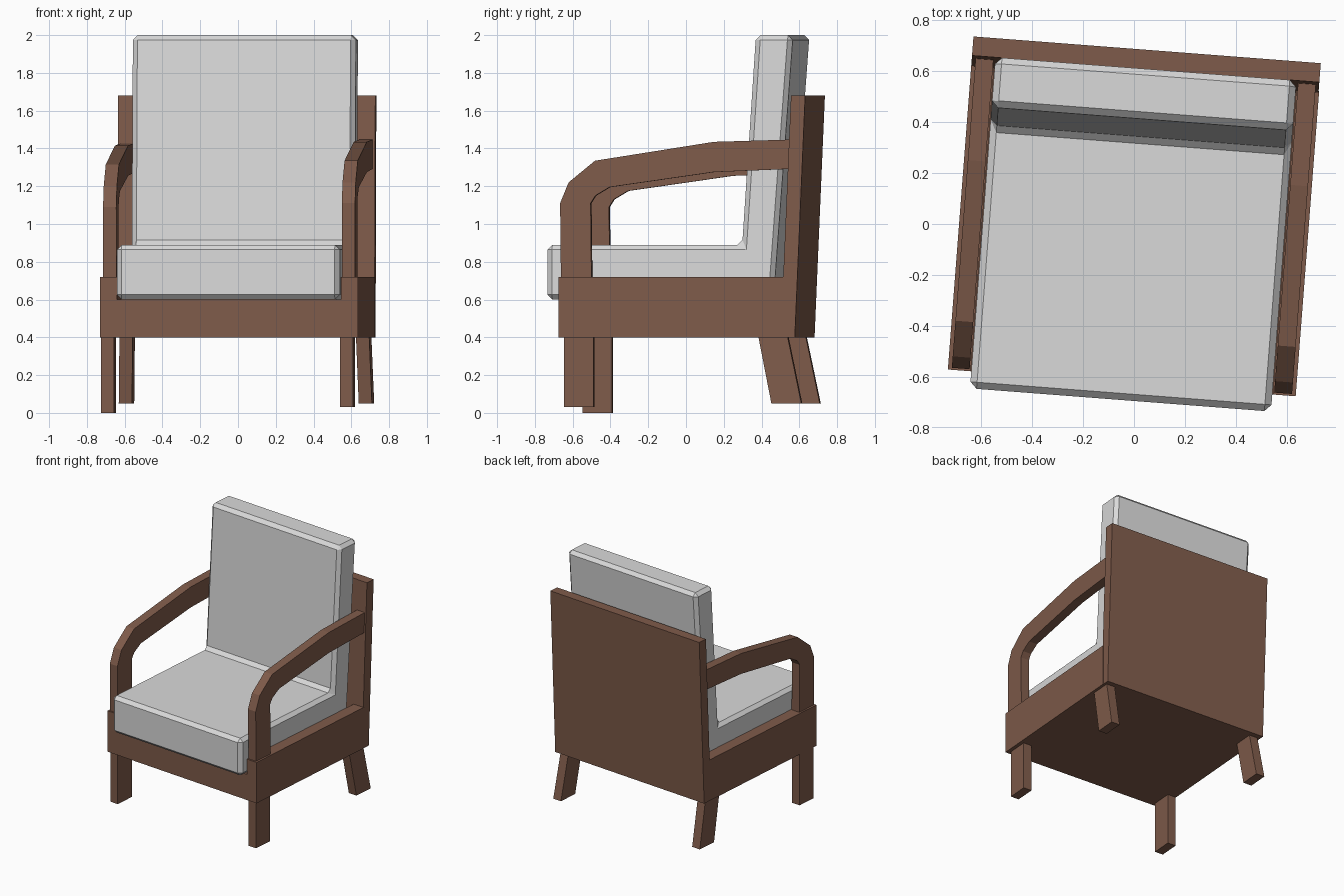
import bpy, math
from mathutils import Matrix

if "Cube" in bpy.data.objects:
    bpy.data.objects.remove(bpy.data.objects["Cube"])

TURN = Matrix.Rotation(math.radians(-4.4), 4, 'Z')  # chair stands slightly turned


def material(name, rgb):
    m = bpy.data.materials.new(name)
    m.diffuse_color = (*rgb, 1)
    m.use_nodes = True
    m.node_tree.nodes["Principled BSDF"].inputs["Base Color"].default_value = m.diffuse_color
    return m


WOOD = material("brown wood", (0.212, 0.105, 0.069))
FABRIC = material("light grey fabric", (0.70, 0.70, 0.70))


def extrude(name, profile, x0, x1, mat, lean=0.0):
    """Side profile of (y, z) points extruded from x0 to x1; lean shifts x by (0.4 - z)."""
    n = len(profile)
    verts = [(x + lean * (0.4 - z), y, z) for x in (x0, x1) for y, z in profile]
    faces = [tuple(range(n)), tuple(range(2 * n - 1, n - 1, -1))]
    faces += [(i, i + n, (i + 1) % n + n, (i + 1) % n) for i in range(n)]
    mesh = bpy.data.meshes.new(name)
    mesh.from_pydata(verts, [], faces)
    mesh.transform(TURN)
    mesh.materials.append(mat)
    ob = bpy.data.objects.new(name, mesh)
    bpy.context.collection.objects.link(ob)
    # make normals consistent
    import bmesh
    bm = bmesh.new()
    bm.from_mesh(mesh)
    bmesh.ops.recalc_face_normals(bm, faces=bm.faces)
    bm.to_mesh(mesh)
    bm.free()
    return ob


def rect(y0, y1, z0, z1):
    return [(y0, z0), (y1, z0), (y1, z1), (y0, z1)]


# Seat platform and leaning back panel
extrude("seat_platform", rect(-0.625, 0.57, 0.4, 0.6), -0.6, 0.6, WOOD)
extrude("back_panel", [(0.555, 0.4), (0.63, 0.4), (0.685, 1.68), (0.61, 1.68)],
        -0.684, 0.682, WOOD)

# Arm outline: up the post, round the bend, back to the panel
arm = [(-0.612, 0.65), (-0.617, 1.11), (-0.572, 1.22), (-0.432, 1.335), (0.2, 1.435),
       (0.61, 1.447), (0.61, 1.292), (0.2, 1.275), (-0.355, 1.195), (-0.43, 1.15),
       (-0.455, 1.11), (-0.45, 0.65)]

for side, s in (("left", -1), ("right", 1)):
    # Side rails
    extrude(side + "_rail", rect(-0.625, 0.575, 0.4, 0.72), s * 0.594, s * 0.684, WOOD)
    # Arms (left one sits a touch lower)
    dz = -0.02 if s < 0 else 0.0
    extrude(side + "_arm", [(y, z + dz) for y, z in arm], s * 0.634 - 0.035,
            s * 0.634 + 0.035, WOOD)
    # Front legs, straight
    c, foot = (-0.647, 0.0) if s < 0 else (0.622, 0.03)
    extrude(side + "_front_leg", rect(-0.597, -0.44, foot, 0.42), c - 0.034, c + 0.034, WOOD)
    # Back legs, raked backwards
    extrude(side + "_back_leg", [(0.505, 0.05), (0.664, 0.05), (0.589, 0.41), (0.434, 0.41)],
            s * 0.628 - 0.035, s * 0.628 + 0.035, WOOD, lean=s * 0.026)

# One-piece seat and back cushion with chamfered edges
cushion = extrude("cushion", [(-0.692, 0.6), (0.508, 0.6), (0.612, 2.0), (0.415, 2.0),
                              (0.342, 0.89), (-0.692, 0.89)], -0.592, 0.592, FABRIC)
bevel = cushion.modifiers.new("chamfer", 'BEVEL')
bevel.width = 0.026
bevel.segments = 1
bevel.limit_method = 'ANGLE'
